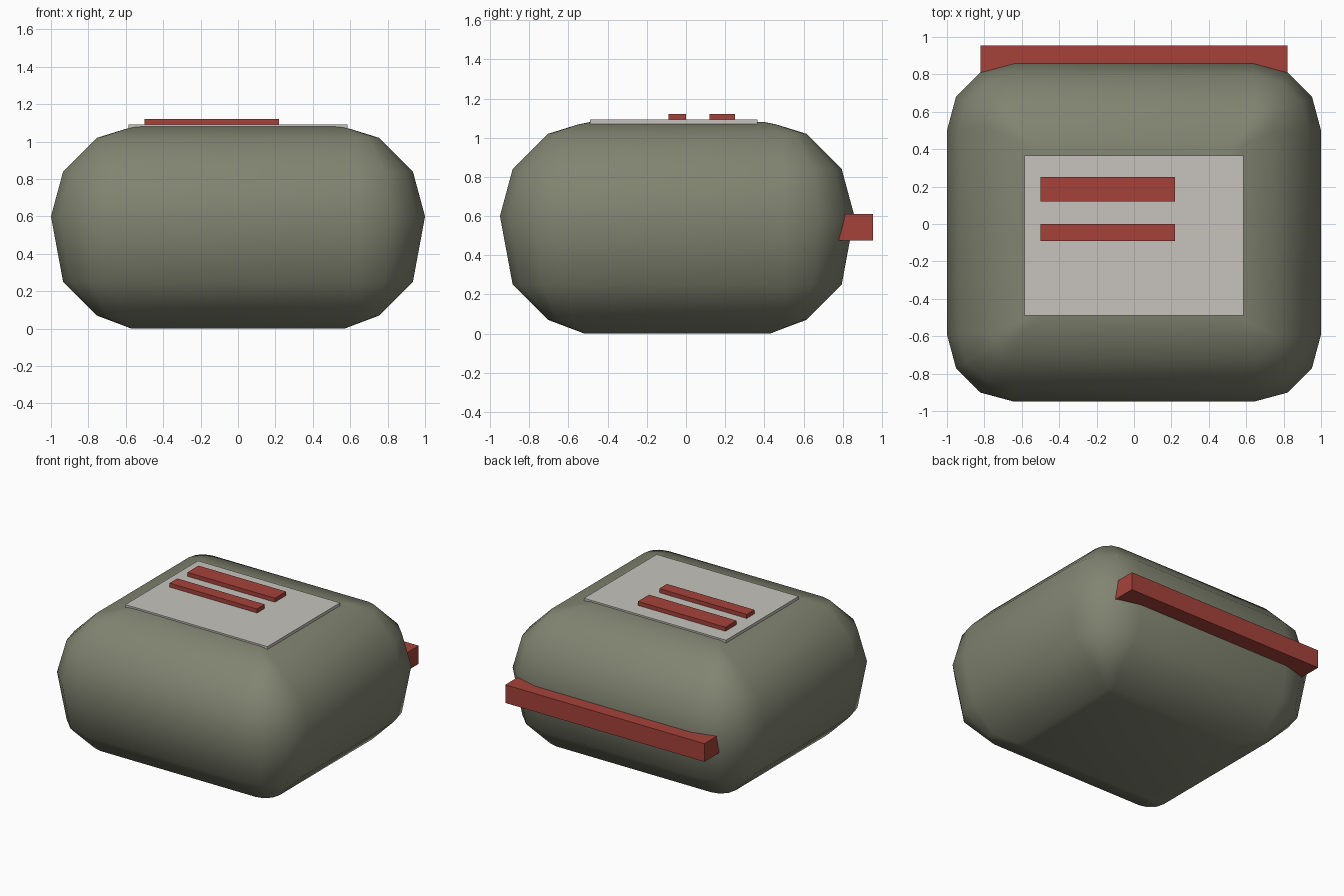
import bpy, bmesh
from math import sin, cos, pi, radians

if "Cube" in bpy.data.objects:
    bpy.data.objects.remove(bpy.data.objects["Cube"])

CY = -0.045  # middle of the cushion body in y


def paint(obj, name, rgb):
    mat = bpy.data.materials.get(name) or bpy.data.materials.new(name)
    mat.diffuse_color = (*rgb, 1)
    mat.use_nodes = True
    mat.node_tree.nodes["Principled BSDF"].inputs["Base Color"].default_value = mat.diffuse_color
    obj.data.materials.append(mat)


def add_mesh(name, bm):
    bmesh.ops.recalc_face_normals(bm, faces=bm.faces)
    mesh = bpy.data.meshes.new(name)
    bm.to_mesh(mesh)
    bm.free()
    obj = bpy.data.objects.new(name, mesh)
    bpy.context.collection.objects.link(obj)
    return obj


def box(name, x, y, z):
    bm = bmesh.new()
    bmesh.ops.create_cube(bm, size=1)
    for v in bm.verts:
        for i, (lo, hi) in enumerate((x, y, z)):
            v.co[i] = hi if v.co[i] > 0 else lo
    return add_mesh(name, bm)


def ring(bm, inset, z):
    """Rounded rectangle, three segments per corner."""
    hx, hy = 1 - inset, 0.905 - inset
    r = max(0.36 - inset, 0.03)
    verts = []
    for q, (sx, sy) in enumerate(((1, 1), (-1, 1), (-1, -1), (1, -1))):
        for k in range(4):
            a = q * pi / 2 + k * pi / 6
            verts.append(bm.verts.new((sx * (hx - r) + r * cos(a),
                                       CY + sy * (hy - r) + r * sin(a), z)))
    return verts


# Pillow-shaped body from stacked rounded rings
profile = [(0.43, 0), (0.40, 0.012), (0.245, 0.07), (0.065, 0.25), (0, 0.6),
           (0.065, 0.84), (0.245, 1.02), (0.40, 1.068), (0.46, 1.08)]
bm = bmesh.new()
rings = [ring(bm, d, z) for d, z in profile]
for a, b in zip(rings, rings[1:]):
    for i in range(len(a)):
        j = (i + 1) % len(a)
        bm.faces.new((a[i], a[j], b[j], b[i]))
bm.faces.new(rings[0])
bm.faces.new(rings[-1])
body = add_mesh("body", bm)
paint(body, "olive", (0.22, 0.23, 0.165))
bpy.context.view_layer.objects.active = body
body.select_set(True)
bpy.ops.object.shade_smooth_by_angle(angle=radians(45))

# Top label panel
paint(box("label_panel", (-0.585, 0.585), (-0.49, 0.365), (1.066, 1.092)),
      "pale_grey", (0.57, 0.55, 0.51))

# Raised strips on the panel and the bar across the back
red = (0.38, 0.055, 0.042)
for name, y in (("wide_strip", (0.12, 0.25)), ("narrow_strip", (-0.09, 0.0))):
    paint(box(name, (-0.5, 0.22), y, (1.085, 1.122)), "red", red)
paint(box("back_bar", (-0.82, 0.82), (0.73, 0.955), (0.475, 0.61)), "red", red)
